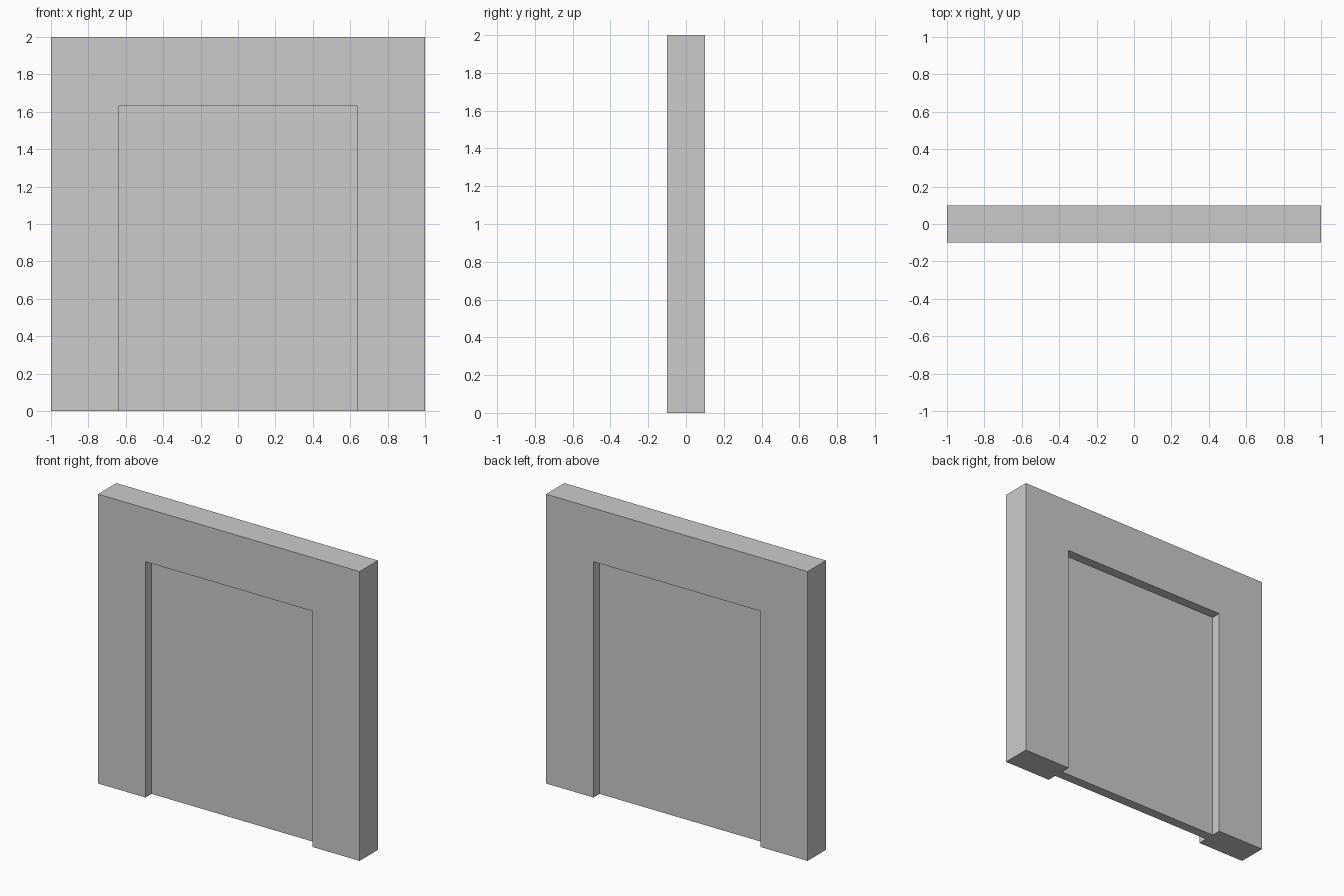
import bpy, bmesh

if "Cube" in bpy.data.objects:
    bpy.data.objects.remove(bpy.data.objects["Cube"])

HALF_W, HEIGHT, DEPTH = 1.0, 2.0, 0.2      # outer wall
OPEN_W, OPEN_H = 0.638, 1.63               # half width and height of the opening
PANEL_DEPTH = 0.068                        # recessed equally front and back


def extruded(name, profile, depth):
    """Extrude an (x, z) outline along y, centred on y = 0."""
    bm = bmesh.new()
    face = bm.faces.new([bm.verts.new((x, -depth / 2, z)) for x, z in profile])
    new = bmesh.ops.extrude_face_region(bm, geom=[face])["geom"]
    verts = [g for g in new if isinstance(g, bmesh.types.BMVert)]
    bmesh.ops.translate(bm, verts=verts, vec=(0, depth, 0))
    bmesh.ops.recalc_face_normals(bm, faces=bm.faces)
    mesh = bpy.data.meshes.new(name)
    bm.to_mesh(mesh)
    bm.free()
    obj = bpy.data.objects.new(name, mesh)
    bpy.context.collection.objects.link(obj)
    return obj


# Arch-shaped surround: right half outline, mirrored for the left
right = [(OPEN_W, OPEN_H), (OPEN_W, 0), (HALF_W, 0), (HALF_W, HEIGHT)]
left = [(-x, z) for x, z in reversed(right)]
extruded("wall_surround", right + left, DEPTH)

# Thin panel filling the opening
extruded("recessed_panel", [(-OPEN_W, 0), (OPEN_W, 0), (OPEN_W, OPEN_H), (-OPEN_W, OPEN_H)],
         PANEL_DEPTH)
